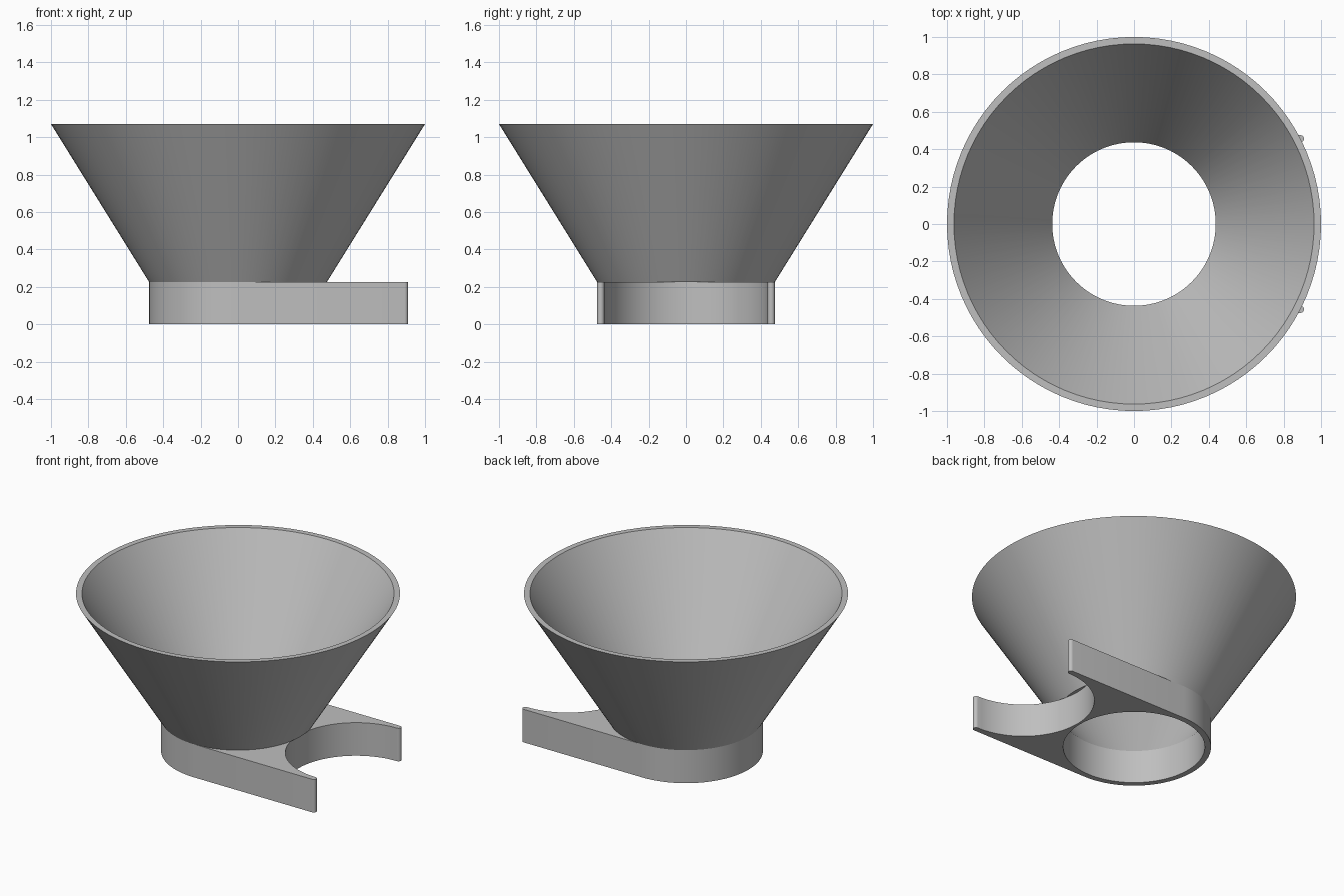
import bpy
import bmesh
from math import sin, cos, pi, radians

if "Cube" in bpy.data.objects:
    bpy.data.objects.remove(bpy.data.objects["Cube"])

BASE_H, TOP_H = 0.225, 1.07      # clamp height, funnel rim height
R_OUT, R_IN = 0.475, 0.437       # neck outer and bore radii
ARM_X = 0.89                     # centre of the open clip
SEG = 96

grey = bpy.data.materials.new("grey plastic")
grey.diffuse_color = (0.52, 0.52, 0.52, 1)
grey.use_nodes = True
grey.node_tree.nodes["Principled BSDF"].inputs["Base Color"].default_value = grey.diffuse_color


def arc(cx, cy, r, a0, a1, n):
    """Points along an arc, angles in degrees, both ends included."""
    angles = [radians(a0 + (a1 - a0) * i / n) for i in range(n + 1)]
    return [(cx + r * cos(a), cy + r * sin(a)) for a in angles]


def finish(bm, name):
    bmesh.ops.recalc_face_normals(bm, faces=bm.faces)
    mesh = bpy.data.meshes.new(name)
    bm.to_mesh(mesh)
    bm.free()
    mesh.materials.append(grey)
    obj = bpy.data.objects.new(name, mesh)
    bpy.context.collection.objects.link(obj)
    bpy.ops.object.select_all(action='DESELECT')
    obj.select_set(True)
    bpy.context.view_layer.objects.active = obj
    bpy.ops.object.shade_smooth_by_angle(angle=radians(30))


# Funnel: closed wall section turned around z
bm = bmesh.new()
section = [(R_IN, BASE_H), (R_OUT, BASE_H), (1.0, TOP_H), (0.963, TOP_H)]
rings = [[bm.verts.new((r * cos(2 * pi * i / SEG), r * sin(2 * pi * i / SEG), z))
          for i in range(SEG)] for r, z in section]
for k, ring in enumerate(rings):
    nxt = rings[(k + 1) % len(rings)]
    for i in range(SEG):
        j = (i + 1) % SEG
        bm.faces.new((ring[i], ring[j], nxt[j], nxt[i]))
finish(bm, "funnel")

# Clip base: round neck, two straight arms with rounded tips, open round recess
tip_r = (R_OUT - R_IN) / 2
tip_y = (R_OUT + R_IN) / 2
outline = arc(0, 0, R_OUT, 90, 270, 48)
outline += arc(ARM_X, -tip_y, tip_r, -90, 90, 10)
outline += arc(ARM_X, 0, R_IN, 270, 90, 48)[1:]
outline += arc(ARM_X, tip_y, tip_r, -90, 90, 10)[1:]
bore = arc(0, 0, R_IN, 0, 360, SEG)[:-1]

bm = bmesh.new()
edges = []
for loop in (outline, bore):
    vs = [bm.verts.new((x, y, 0)) for x, y in loop]
    edges += [bm.edges.new((vs[i - 1], vs[i])) for i in range(len(vs))]
bmesh.ops.triangle_fill(bm, edges=edges, use_beauty=True)
ext = bmesh.ops.extrude_face_region(bm, geom=bm.faces[:], use_keep_orig=True)
for v in ext["geom"]:
    if isinstance(v, bmesh.types.BMVert):
        v.co.z = BASE_H
finish(bm, "clip_base")
